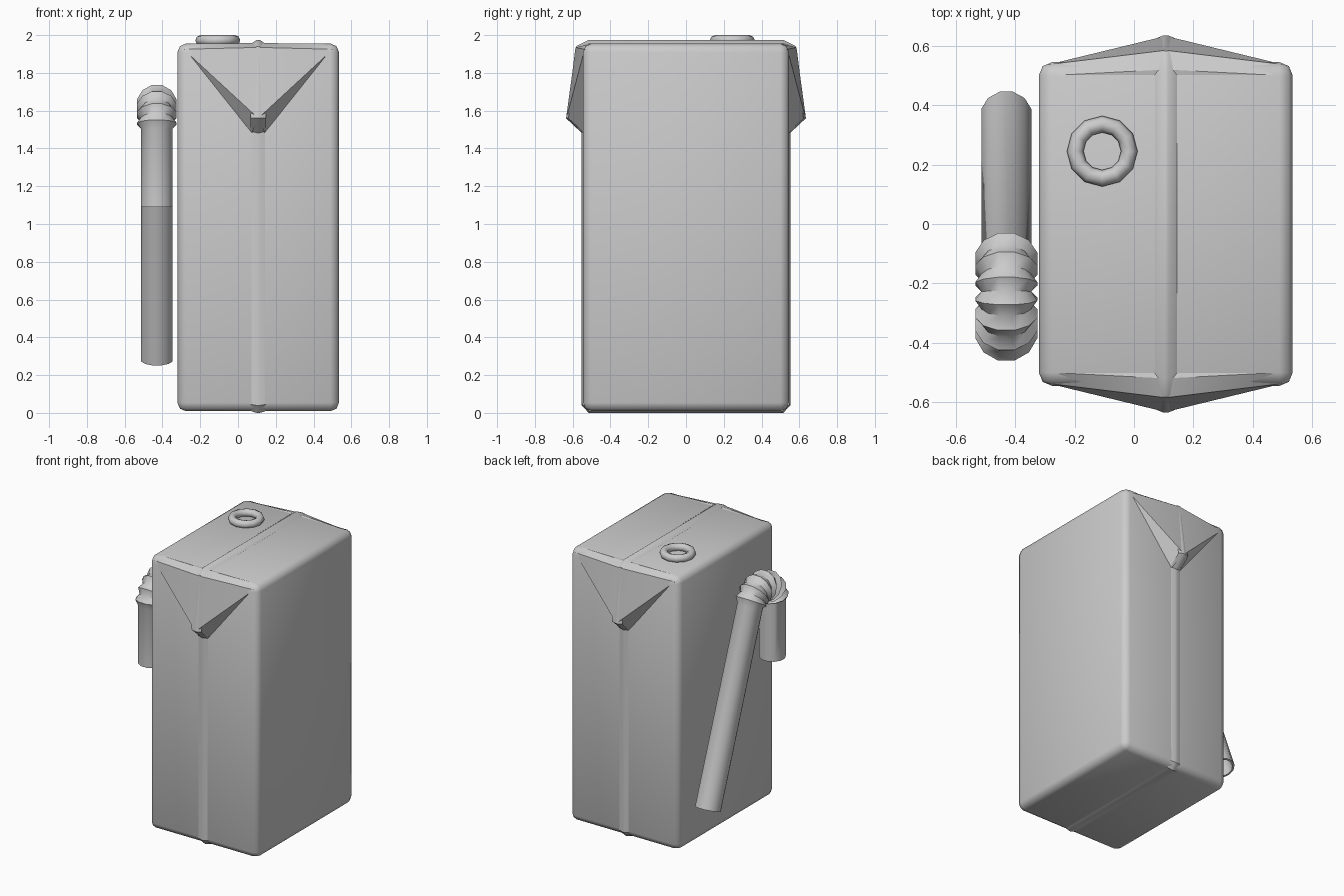
import bpy, bmesh, math
from mathutils import Vector

if "Cube" in bpy.data.objects:
    bpy.data.objects.remove(bpy.data.objects["Cube"])

grey = bpy.data.materials.new("plain grey")
grey.diffuse_color = (0.6, 0.6, 0.6, 1)
grey.use_nodes = True
grey.node_tree.nodes["Principled BSDF"].inputs["Base Color"].default_value = grey.diffuse_color
CX = 0.107  # middle of the carton in x


def finish(name, bm, angle=40):
    bmesh.ops.recalc_face_normals(bm, faces=bm.faces)
    me = bpy.data.meshes.new(name)
    bm.to_mesh(me)
    bm.free()
    me.materials.append(grey)
    me.shade_smooth()
    me.set_sharp_from_angle(angle=math.radians(angle))
    ob = bpy.data.objects.new(name, me)
    bpy.context.collection.objects.link(ob)
    return ob


def skin(bm, rings, closed=False):
    """Join equal rings of points with quads."""
    vs = [[bm.verts.new(p) for p in r] for r in rings]
    n = len(vs[0])
    for i in range(len(vs) if closed else len(vs) - 1):
        a, b = vs[i], vs[(i + 1) % len(vs)]
        for j in range(n):
            bm.faces.new((a[j], a[(j + 1) % n], b[(j + 1) % n], b[j]))
    if not closed:
        bm.faces.new(vs[0])
        bm.faces.new(vs[-1])


# carton body
bm = bmesh.new()
bmesh.ops.create_cube(bm, size=1)
for v in bm.verts:
    v.co = (CX + v.co.x * 0.855, v.co.y * 1.09, 0.982 + v.co.z * 1.946)
bmesh.ops.bevel(bm, geom=bm.edges[:], offset=0.045, segments=2,
                profile=0.5, affect='EDGES')
finish("carton_body", bm, 50)

# folded triangular flaps on the front and back
for side, name in ((-1, "front_flap"), (1, "back_flap")):
    bm = bmesh.new()
    pts = [(0, 0.52, 1.958), (0, 0.585, 1.935), (0, 0.633, 1.56)]
    for s in (-1, 1):
        pts += [(s * 0.385, 0.5, 1.954), (s * 0.395, 0.537, 1.925),
                (s * 0.385, 0.5, 1.90), (s * 0.035, 0.546, 1.485),
                (s * 0.035, 0.5, 1.485)]
    for x, y, z in pts:
        bm.verts.new((CX + x, side * y, z))
    res = bmesh.ops.convex_hull(bm, input=bm.verts[:])
    junk = [g for g in res["geom_interior"] if isinstance(g, bmesh.types.BMVert)]
    bmesh.ops.delete(bm, geom=junk, context='VERTS')
    finish(name, bm, 25)

# seam running round the carton: (peak y, peak z, base y, base z)
half = [(0.515, 1.975, 0.50, 1.953), (0.583, 1.94, 0.565, 1.92),
        (0.635, 1.56, 0.622, 1.56), (0.553, 1.483, 0.544, 1.49),
        (0.552, 0.04, 0.544, 0.045), (0.515, 0.0, 0.51, 0.01)]
loop = half + [(-a, b, -c, d) for a, b, c, d in reversed(half)]
bm = bmesh.new()
skin(bm, [[(CX - 0.04, c, d), (CX - 0.008, a, b), (CX + 0.008, a, b), (CX + 0.04, c, d)]
          for a, b, c, d in loop], closed=True)
finish("carton_seam", bm, 40)

# ring round the straw hole
bm = bmesh.new()
rings = []
for i in range(12):
    t = 2 * math.pi * i / 12
    ring = []
    for j in range(8):
        u = 2 * math.pi * j / 8
        r = 0.091 + 0.028 * math.cos(u)
        ring.append((-0.107 + r * math.cos(t), 0.245 + r * math.sin(t),
                     1.972 + 0.028 * math.sin(u)))
    rings.append(ring)
skin(bm, rings, closed=True)
finish("straw_hole_ring", bm, 60)

# bendy straw: long slanted leg, ribbed bend, short upright leg
SX, R, RAD, TILT = -0.43, 0.13, 0.087, math.radians(20.5)
stations = []  # (y, z, tangent angle from +z towards -y, radius)
y0, z0 = -0.23 + R * math.cos(TILT), 1.505 + R * math.sin(TILT)
long_dir = Vector((0, -math.sin(TILT), math.cos(TILT)))
start = Vector((0, y0, z0)) - long_dir * 1.356
deep = start + long_dir * 0.6
stations += [(deep.y, deep.z, TILT, 0.074), (start.y, start.z, TILT, 0.074),
             (start.y, start.z, TILT, RAD)]
ribs = 7
for i in range(2 * ribs + 1):
    a = TILT + (math.pi - TILT) * i / (2 * ribs)
    stations.append((-0.23 + R * math.cos(a), 1.505 + R * math.sin(a), a,
                     0.108 if i % 2 else RAD))
stations += [(-0.36, 1.09, math.pi, RAD), (-0.36, 1.09, math.pi, 0.074),
             (-0.36, 1.40, math.pi, 0.074)]
rings = []
for y, z, a, r in stations:
    ring = []
    for j in range(12):
        u = 2 * math.pi * (j + 0.5) / 12
        k = r * math.sin(u)
        ring.append((SX + r * math.cos(u), y + k * math.cos(a), z + k * math.sin(a)))
    rings.append(ring)
bm = bmesh.new()
skin(bm, rings)
finish("bendy_straw", bm, 40)
